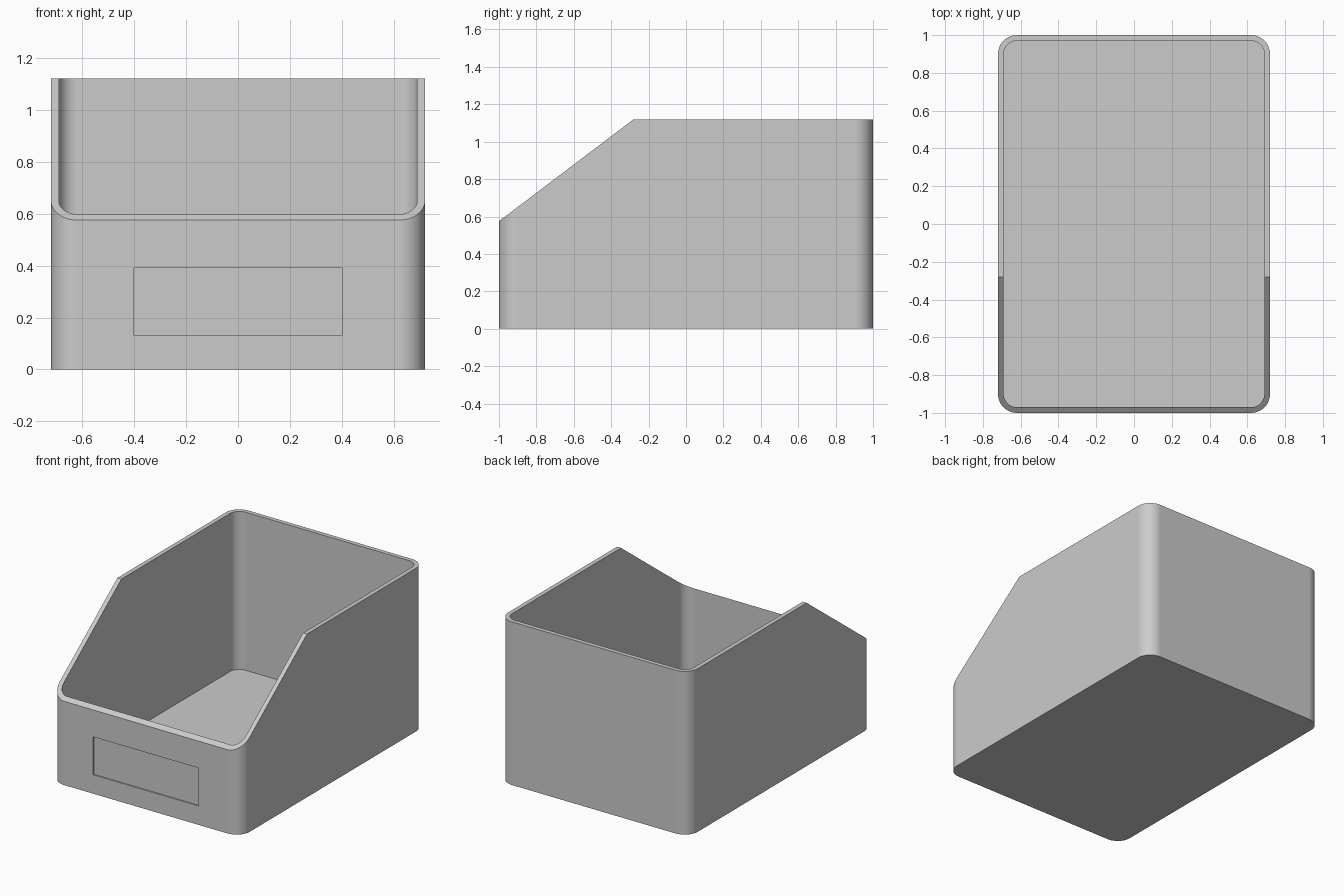
import bpy
import bmesh
import math

cube = bpy.data.objects.get("Cube")
if cube:
    bpy.data.objects.remove(cube, do_unlink=True)

HALF_X, HALF_Y, HEIGHT = 0.72, 1.0, 1.12
RADIUS, WALL, FLOOR = 0.1, 0.03, 0.035
FRONT_HEIGHT, BEND_Y = 0.575, -0.28
SEGMENTS = 12


def make_material(name, value):
    mat = bpy.data.materials.new(name)
    mat.use_nodes = True
    color = (value, value, value, 1.0)
    mat.diffuse_color = color
    mat.node_tree.nodes["Principled BSDF"].inputs["Base Color"].default_value = color
    return mat


def rim_height(y):
    """Level at the back, sloping down to the front lip."""
    slope = (HEIGHT - FRONT_HEIGHT) / (BEND_Y + HALF_Y)
    return min(HEIGHT, FRONT_HEIGHT + slope * (y + HALF_Y))


def outline(inset):
    """Rounded rectangle, with a point on each side where the rim bends."""
    r = RADIUS - inset
    points = []
    for corner, (sx, sy) in enumerate([(1, 1), (-1, 1), (-1, -1), (1, -1)]):
        cx, cy = sx * (HALF_X - RADIUS), sy * (HALF_Y - RADIUS)
        for i in range(SEGMENTS + 1):
            a = math.pi / 2 * (corner + i / SEGMENTS)
            points.append((cx + r * math.cos(a), cy + r * math.sin(a)))
        if corner in (1, 3):
            points.append((sx * (HALF_X - inset), BEND_Y))
    return points


bm = bmesh.new()


def wall_rings(inset, base):
    pts = outline(inset)
    low = [bm.verts.new((x, y, base)) for x, y in pts]
    high = [bm.verts.new((x, y, rim_height(y))) for x, y in pts]
    return low, high


def bridge(a, b):
    n = len(a)
    for i in range(n):
        j = (i + 1) % n
        bm.faces.new((a[i], a[j], b[j], b[i]))


# Open bin: outer wall, sloped rim, inner wall, underside and floor
outer_low, outer_high = wall_rings(0, 0)
inner_low, inner_high = wall_rings(WALL, FLOOR)
bridge(outer_low, outer_high)
bridge(outer_high, inner_high)
bridge(inner_high, inner_low)
bm.faces.new(outer_low[::-1])
bm.faces.new(inner_low)
bm.normal_update()

# Shallow label recess in the front
front = min(bm.faces, key=lambda f: f.calc_center_median().y)
bmesh.ops.inset_individual(bm, faces=[front], thickness=0.1)
middle = front.calc_center_median().z
for v in front.verts:
    v.co.x = math.copysign(0.4, v.co.x)
    v.co.z = 0.39 if v.co.z > middle else 0.13
recess = bmesh.ops.extrude_discrete_faces(bm, faces=[front])["faces"][0]
bmesh.ops.translate(bm, verts=recess.verts[:], vec=(0, 0.008, 0))

# Smooth rounded corners, crisp edges elsewhere
bm.normal_update()
for f in bm.faces:
    f.smooth = True
for e in bm.edges:
    e.smooth = e.calc_face_angle(0) < math.radians(30)

mesh = bpy.data.meshes.new("storage_bin")
bm.to_mesh(mesh)
bm.free()
mesh.materials.append(make_material("light grey plastic", 0.6))
storage_bin = bpy.data.objects.new("storage_bin", mesh)
bpy.context.collection.objects.link(storage_bin)

# Keep the flat walls evenly shaded
weighted = storage_bin.modifiers.new("flat_walls", "WEIGHTED_NORMAL")
weighted.keep_sharp = True
